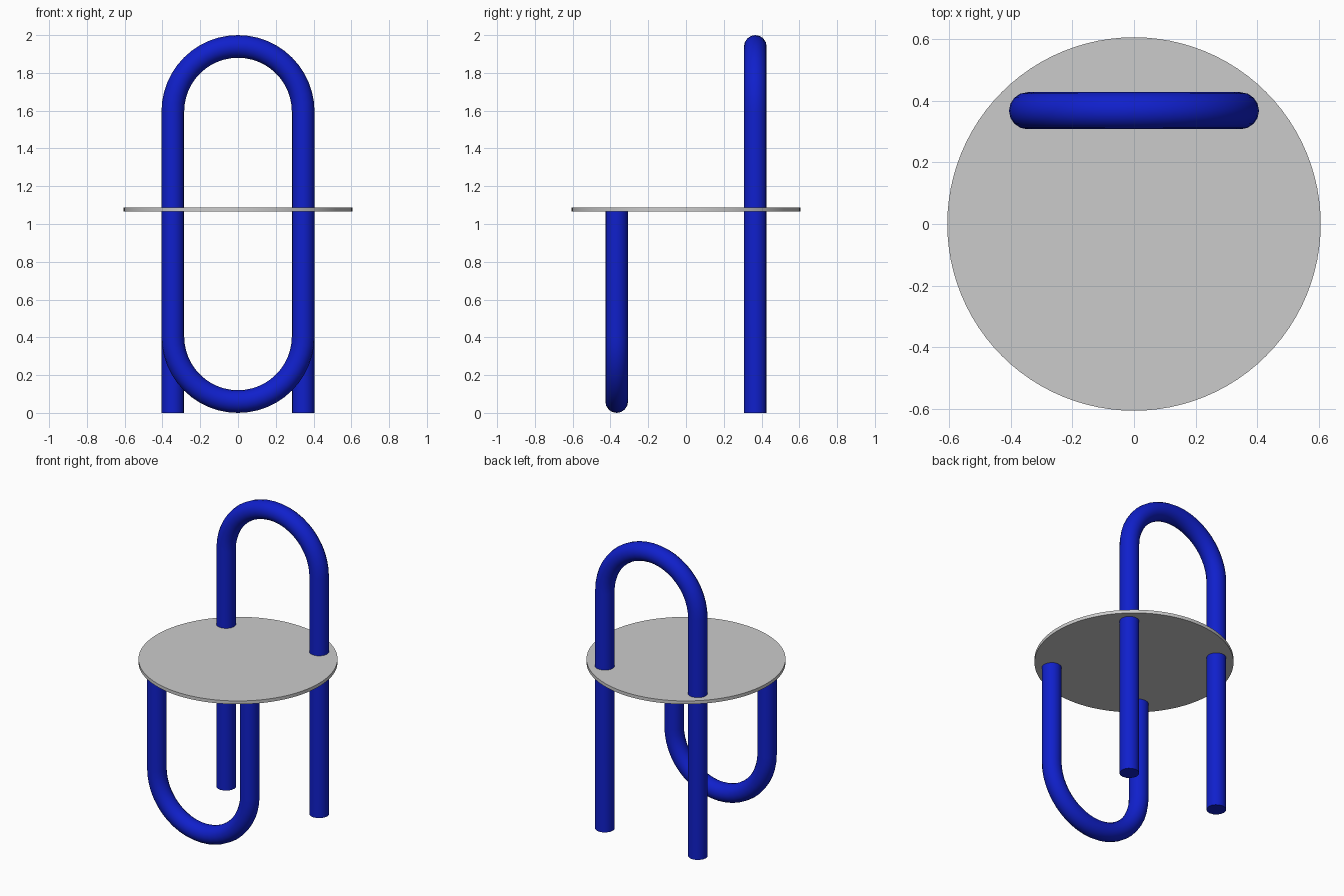
import bpy
from math import pi, sin, cos, radians

if "Cube" in bpy.data.objects:
    bpy.data.objects.remove(bpy.data.objects["Cube"])

TUBE_R = 0.06      # tube thickness radius
BEND_R = 0.345     # bend radius on the tube centreline
LEG_Y = 0.367      # distance of each loop from the centre
SEAT_R, SEAT_Z, SEAT_T = 0.605, 1.077, 0.022
BEND_STEPS = 24

blue = bpy.data.materials.new("blue_tube")
blue.diffuse_color = (0.005, 0.014, 0.6, 1)
blue.use_nodes = True
blue.node_tree.nodes["Principled BSDF"].inputs["Base Color"].default_value = blue.diffuse_color


def tube_loop(name, y, end_z, bend_z, direction):
    """U-shaped tube: two straight legs joined by a half-circle bend."""
    pts = [(-BEND_R, y, end_z)]
    for i in range(BEND_STEPS + 1):
        a = pi * (1 - i / BEND_STEPS)
        pts.append((BEND_R * cos(a), y, bend_z + direction * BEND_R * sin(a)))
    pts.append((BEND_R, y, end_z))

    curve = bpy.data.curves.new(name, 'CURVE')
    curve.dimensions = '3D'
    curve.bevel_depth = TUBE_R
    curve.bevel_resolution = 6
    curve.use_fill_caps = True
    spline = curve.splines.new('POLY')
    spline.points.add(len(pts) - 1)
    for p, co in zip(spline.points, pts):
        p.co = (*co, 1)

    obj = bpy.data.objects.new(name, curve)
    bpy.context.collection.objects.link(obj)
    bpy.ops.object.select_all(action='DESELECT')
    obj.select_set(True)
    bpy.context.view_layer.objects.active = obj
    bpy.ops.object.convert(target='MESH')
    obj = bpy.context.object
    obj.name = name
    obj.data.materials.clear()
    obj.data.materials.append(blue)
    bpy.ops.object.shade_smooth_by_angle(angle=radians(35))


# Back legs rise through the seat and arch into the backrest
tube_loop("back_legs_and_backrest", LEG_Y, 0, 2 - TUBE_R - BEND_R, 1)

# Front legs hang from the seat and curve along the floor
tube_loop("front_legs", -LEG_Y, SEAT_Z, TUBE_R + BEND_R, -1)

# Round thin seat
bpy.ops.mesh.primitive_cylinder_add(vertices=96, radius=SEAT_R, depth=SEAT_T,
                                    location=(0, 0, SEAT_Z))
bpy.context.object.name = "seat"
bpy.ops.object.shade_smooth_by_angle(angle=radians(35))
